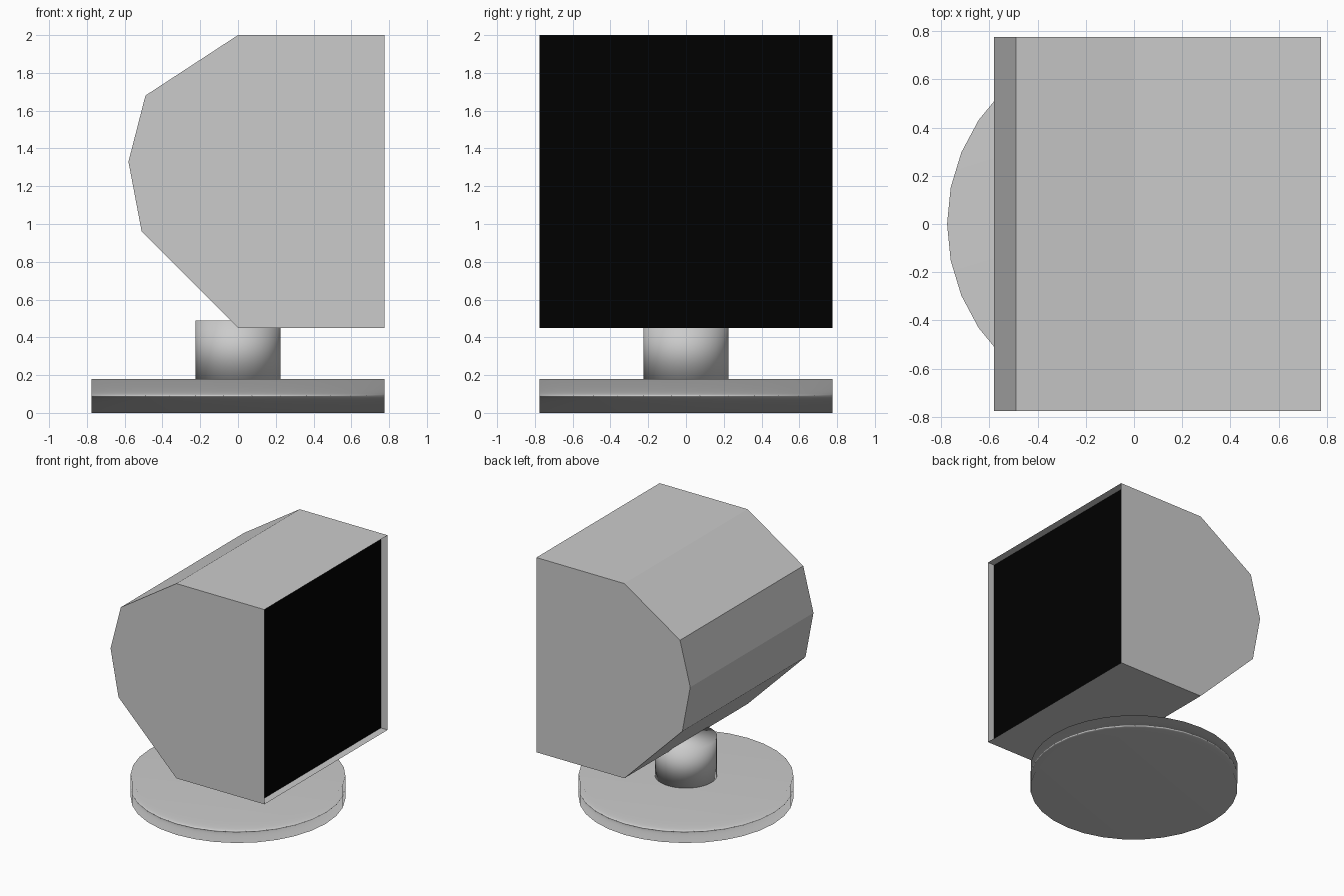
import bpy, bmesh

if "Cube" in bpy.data.objects:
    bpy.data.objects.remove(bpy.data.objects["Cube"])

HALF = 0.775          # half width of housing and base radius
LOW, HIGH = 0.45, 2.0  # housing bottom and top
RECESS = 0.06         # screen set-back


def add_mesh(name, bm):
    mesh = bpy.data.meshes.new(name)
    bm.to_mesh(mesh)
    bm.free()
    obj = bpy.data.objects.new(name, mesh)
    bpy.context.collection.objects.link(obj)
    return obj


def add_disc(name, radius, z0, z1):
    bpy.ops.mesh.primitive_cylinder_add(
        vertices=32, radius=radius, depth=z1 - z0, location=(0, 0, (z0 + z1) / 2))
    obj = bpy.context.object
    obj.name = name
    bpy.ops.object.shade_smooth()
    return obj


# Housing: side profile extruded across y, left open at the screen side
profile = [(HALF, LOW), (0, LOW), (-0.51, 0.96), (-0.58, 1.33),
           (-0.49, 1.68), (0, HIGH), (HALF, HIGH)]
bm = bmesh.new()
near = [bm.verts.new((x, -HALF, z)) for x, z in profile]
far = [bm.verts.new((x, HALF, z)) for x, z in profile]
for i in range(len(profile) - 1):
    bm.faces.new((near[i], near[i + 1], far[i + 1], far[i]))
bm.faces.new(near[::-1])
bm.faces.new(far)
# Outward normals: the near side must face -y
bm.normal_update()
bmesh.ops.recalc_face_normals(bm, faces=bm.faces)
bm.faces.ensure_lookup_table()
if bm.faces[-2].normal.y > 0:
    bmesh.ops.reverse_faces(bm, faces=bm.faces)
add_mesh("monitor_housing", bm)

# Screen: black panel recessed in the open side
bm = bmesh.new()
x = HALF - RECESS
bm.faces.new([bm.verts.new((x, y, z)) for y, z in
              ((-HALF, LOW), (HALF, LOW), (HALF, HIGH), (-HALF, HIGH))])
screen = add_mesh("screen", bm)
black = bpy.data.materials.new("screen_black")
black.diffuse_color = (0, 0, 0, 1)
black.use_nodes = True
black.node_tree.nodes["Principled BSDF"].inputs["Base Color"].default_value = black.diffuse_color
screen.data.materials.append(black)

# Stand: broad round base and neck
base = add_disc("stand_base", HALF, 0, 0.18)
base.modifiers.new("cap_normals", 'WEIGHTED_NORMAL').weight = 50
add_disc("stand_neck", 0.225, 0.18, 0.49)
